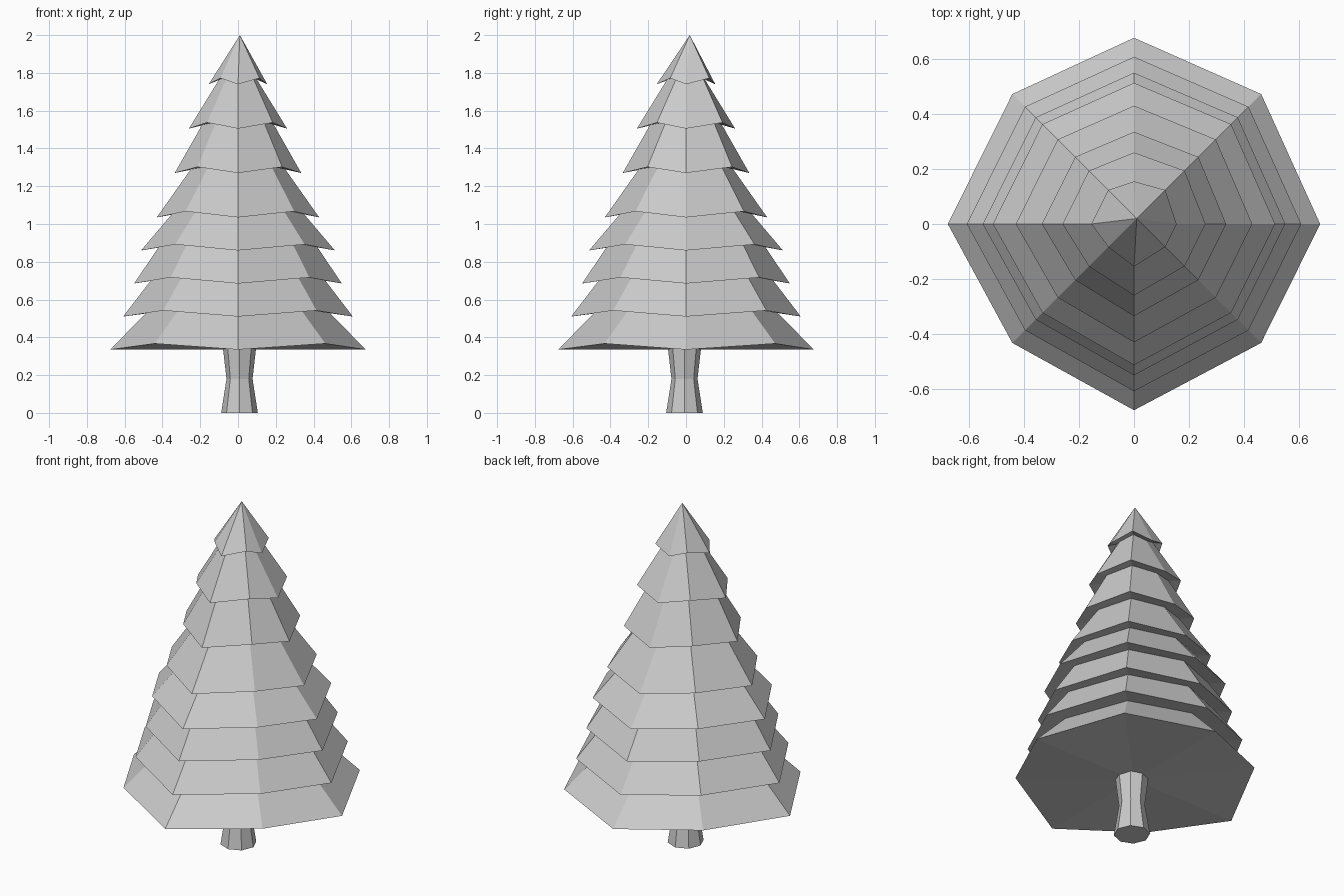
import bpy, bmesh
from math import cos, sin, pi

if "Cube" in bpy.data.objects:
    bpy.data.objects.remove(bpy.data.objects["Cube"])

SIDES = 8


def ring(bm, r, z, lift=0.0, centre=(0, 0), diag=1.0, diag_centre=None):
    """Octagon whose diagonal corners can be pulled in and lifted."""
    verts = []
    for i in range(SIDES):
        a = 2 * pi * i / SIDES
        odd = i % 2
        cx, cy = diag_centre if odd and diag_centre else centre
        rr = r * diag if odd else r
        verts.append(bm.verts.new((cx + rr * cos(a), cy + rr * sin(a), z + lift * odd)))
    return verts


def bridge(bm, lower, upper):
    for i in range(SIDES):
        j = (i + 1) % SIDES
        bm.faces.new((lower[i], lower[j], upper[j], upper[i]))


def fan(bm, loop, point):
    tip = bm.verts.new(point)
    for i in range(SIDES):
        bm.faces.new((loop[i], loop[(i + 1) % SIDES], tip))


def finish(bm, name):
    bmesh.ops.recalc_face_normals(bm, faces=bm.faces)
    mesh = bpy.data.meshes.new(name)
    bm.to_mesh(mesh)
    bm.free()
    bpy.context.collection.objects.link(bpy.data.objects.new(name, mesh))


# Foliage: each tier is (rim radius, rim z, top radius, top z)
tiers = [
    (0.677, 0.335, 0.480, 0.535),
    (0.608, 0.510, 0.455, 0.710),
    (0.550, 0.685, 0.415, 0.885),
    (0.513, 0.860, 0.345, 1.058),
    (0.430, 1.035, 0.250, 1.290),
    (0.335, 1.270, 0.190, 1.525),
    (0.260, 1.505, 0.100, 1.765),
    (0.155, 1.740, None, None),
]
shape = dict(diag=0.945, diag_centre=(0.01, 0.02))
bm = bmesh.new()
previous = None
for rim_r, rim_z, top_r, top_z in tiers:
    rim = ring(bm, rim_r, rim_z, 0.032, **shape)
    if previous:
        bridge(bm, previous, rim)
    else:
        fan(bm, rim, (0, 0, 0.337))
    if top_r:
        previous = ring(bm, top_r, top_z, 0.015, **shape)
        bridge(bm, rim, previous)
    else:
        fan(bm, rim, (0.01, 0.02, 2.0))
finish(bm, "foliage")

# Trunk: waisted octagonal column
bm = bmesh.new()
rings = [ring(bm, r, z, centre=(0.008, -0.008))
         for r, z in ((0.097, 0), (0.069, 0.18), (0.088, 0.345))]
for a, b in zip(rings, rings[1:]):
    bridge(bm, a, b)
bm.faces.new(rings[0])
bm.faces.new(rings[-1])
finish(bm, "trunk")
